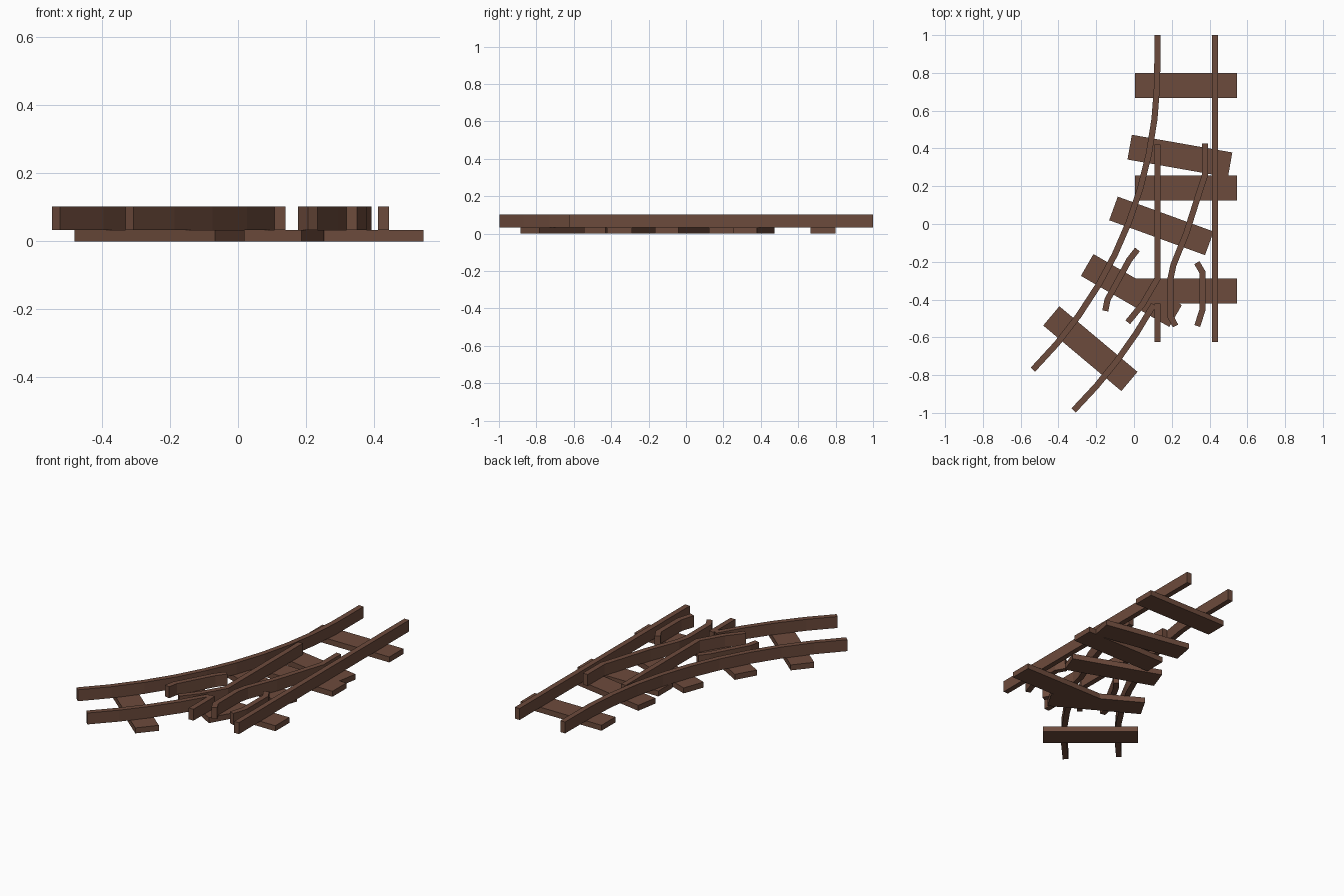
import bpy, bmesh, math
from mathutils import Vector, Matrix

if "Cube" in bpy.data.objects:
    bpy.data.objects.remove(bpy.data.objects["Cube"])

wood = bpy.data.materials.new("rust_brown")
wood.diffuse_color = (0.152, 0.07, 0.045, 1)
wood.use_nodes = True
wood.node_tree.nodes["Principled BSDF"].inputs["Base Color"].default_value = wood.diffuse_color

W, Z0, Z1 = 0.032, 0.033, 0.102           # rail width, rail bottom and top
CX, CY, R_IN, R_OUT = -2.126, 0.82, 2.25, 2.555   # branch curve


def finish(name, bm):
    bmesh.ops.recalc_face_normals(bm, faces=bm.faces)
    me = bpy.data.meshes.new(name)
    bm.to_mesh(me)
    bm.free()
    me.materials.append(wood)
    bpy.context.collection.objects.link(bpy.data.objects.new(name, me))


def rail(name, pts):
    """Sweep a rectangular rail along a mitred path."""
    p = [Vector(q) for q in pts]
    bm = bmesh.new()
    rings = []
    for i, c in enumerate(p):
        dirs = []
        if i > 0:
            dirs.append((c - p[i - 1]).normalized())
        if i < len(p) - 1:
            dirs.append((p[i + 1] - c).normalized())
        t = sum(dirs, Vector((0, 0))).normalized()
        n = Vector((-t.y, t.x)) * (W / 2 / t.dot(dirs[0]))
        a, b = c + n, c - n
        rings.append([bm.verts.new((v.x, v.y, z))
                      for v, z in ((a, Z0), (b, Z0), (b, Z1), (a, Z1))])
    for r, s in zip(rings, rings[1:]):
        for k in range(4):
            bm.faces.new((r[k], r[(k + 1) % 4], s[(k + 1) % 4], s[k]))
    bm.faces.new(rings[0])
    bm.faces.new(rings[-1])
    finish(name, bm)


def arc(radius, a0, a1, n):
    return [(CX + radius * math.cos(a), CY - radius * math.sin(a))
            for a in (math.radians(a0 + (a1 - a0) * i / n) for i in range(n + 1))]


def sleeper(name, x, y, deg):
    bm = bmesh.new()
    bmesh.ops.create_cube(bm, size=1, matrix=Matrix.Translation((x, y, Z0 / 2))
                          @ Matrix.Rotation(math.radians(-deg), 4, 'Z')
                          @ Matrix.Diagonal((0.54, 0.133, Z0, 1)))
    finish(name, bm)


# sleepers of the straight and branch tracks
for i, y in enumerate((0.733, 0.19, -0.355)):
    sleeper(f"straight_sleeper_{i + 1}", 0.275, y, 0)
for x, y, d in ((0.243, 0.36, 10), (0.145, -0.01, 20), (-0.014, -0.352, 30), (-0.231, -0.66, 40)):
    sleeper(f"branch_sleeper_{d // 10}", x, y, d)

# outer running rails
rail("straight_stock_rail", [(0.428, 1), (0.428, -0.625)])
rail("curved_stock_rail", [(0.124, 1)] + arc(R_IN, 2, 45, 9))

# switch blades continuing into the wing rails beside the crossing
rail("straight_blade", [(0.124, 0.42), (0.124, -0.29), (0.045, -0.425), (-0.033, -0.52)])
rail("curved_blade", [(0.376, 0.425), (0.376, 0.26)] + arc(R_OUT, 15.5, 24, 2)
     + [(0.193, -0.29), (0.193, -0.49), (0.22, -0.54)])

# crossing nose
rail("nose_straight_rail", [(0.124, -0.42), (0.124, -0.625)])
rail("nose_curved_rail", arc(R_OUT, 29.2, 45, 4))

# check rails with flared ends
rail("straight_check_rail", [(0.333, -0.205), (0.362, -0.255), (0.362, -0.455), (0.335, -0.54)])
rail("branch_check_rail", [(0.018, -0.135), (-0.025, -0.19), (-0.14, -0.40), (-0.152, -0.46)])
